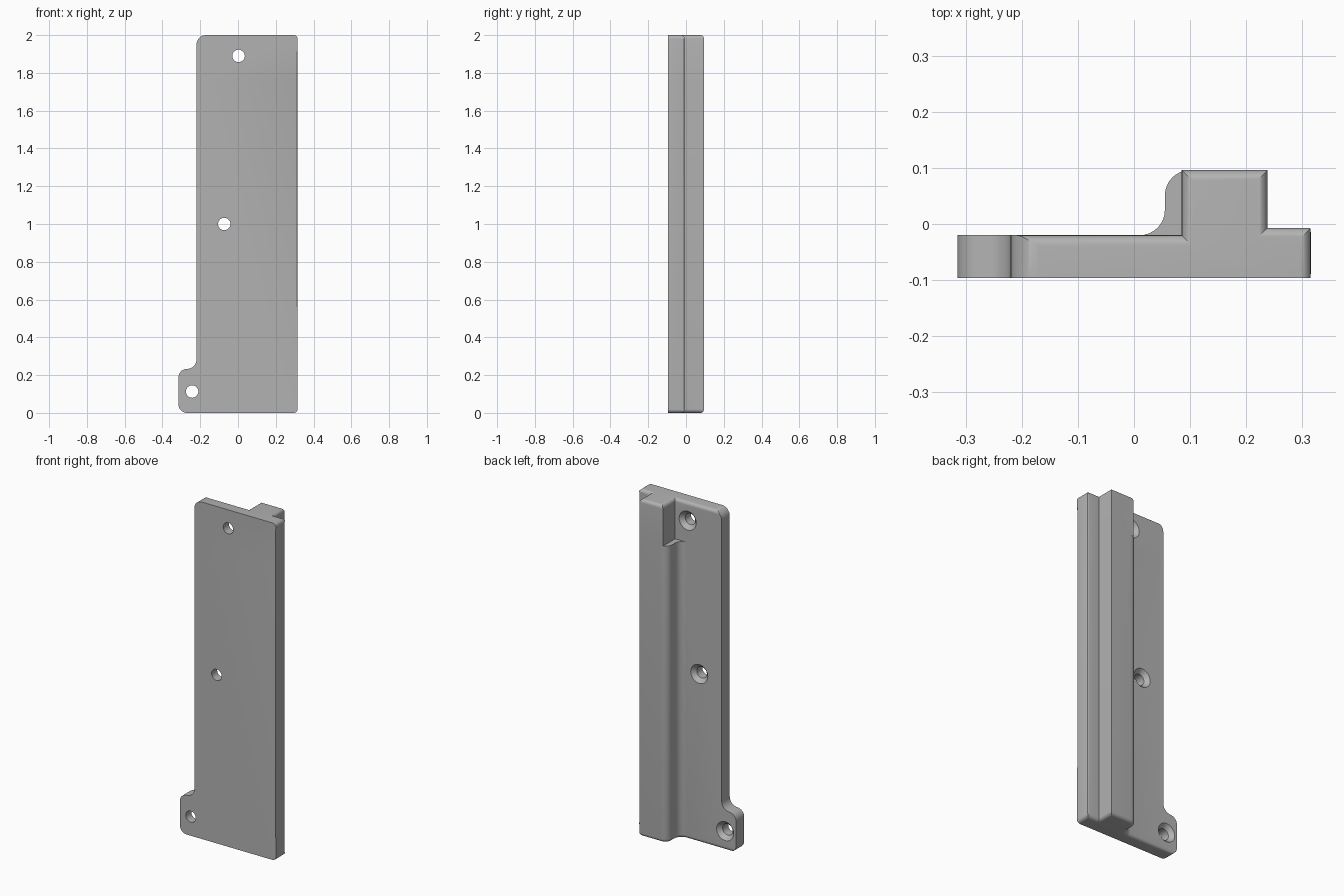
import bpy, bmesh
from math import sin, cos, radians, pi

cube = bpy.data.objects.get("Cube")
if cube:
    bpy.data.objects.remove(cube, do_unlink=True)

HEIGHT, NOTCH = 2.0, 1.76
FRONT, BACK, PLATE, STRIP = -0.096, 0.096, -0.02, -0.007
RIGHT, FAR, FILLET = 0.315, -0.5, 0.02

grey = bpy.data.materials.new("plain grey")
grey.use_nodes = True
colour = (0.45, 0.45, 0.45, 1)
grey.diffuse_color = colour
grey.node_tree.nodes["Principled BSDF"].inputs["Base Color"].default_value = colour


def arc(cx, cy, r, a0, a1, steps=8):
    angles = [radians(a0 + (a1 - a0) * i / steps) for i in range(steps + 1)]
    return [(cx + r * cos(a), cy + r * sin(a)) for a in angles]


def to_object(bm, name):
    bmesh.ops.recalc_face_normals(bm, faces=bm.faces)
    mesh = bpy.data.meshes.new(name)
    bm.to_mesh(mesh)
    bm.free()
    mesh.materials.append(grey)
    obj = bpy.data.objects.new(name, mesh)
    bpy.context.collection.objects.link(obj)
    return obj


def prism(points, vector):
    bm = bmesh.new()
    face = bm.faces.new([bm.verts.new(p) for p in points])
    moved = bmesh.ops.extrude_face_region(bm, geom=[face], use_keep_orig=True)["geom"]
    verts = [v for v in moved if isinstance(v, bmesh.types.BMVert)]
    bmesh.ops.translate(bm, verts=verts, vec=vector)
    return bm


def body_piece(name, flank, z0, z1, fillet_z):
    # Stepped section, with the rear edges of one end rounded over
    section = [(FAR, FRONT), (RIGHT, FRONT), (RIGHT, STRIP), (0.238, STRIP),
               (0.238, BACK)] + flank + [(FAR, PLATE)]
    bm = prism([(x, y, z0) for x, y in section], (0, 0, z1 - z0))

    def on_end(e):
        a, b = (v.co for v in e.verts)
        return (abs(a.z - fillet_z) < 1e-5 and abs(b.z - fillet_z) < 1e-5
                and max(a.y, b.y) > FRONT + 1e-4 and max(a.x, b.x) > FAR + 1e-4)

    bmesh.ops.bevel(bm, geom=[e for e in bm.edges if on_end(e)], offset=FILLET,
                    segments=6, profile=0.5, affect='EDGES', clamp_overlap=False)

    # Small rounding on the upright edges of the side strip
    upright = [e for e in bm.edges if all(v.co.x > RIGHT - 1e-4 for v in e.verts)
               and abs(e.verts[0].co.z - e.verts[1].co.z) > 0.1]
    bmesh.ops.bevel(bm, geom=upright, offset=0.007, segments=3, profile=0.5,
                    affect='EDGES')
    return to_object(bm, name)


def combine(target, other, operation):
    mod = target.modifiers.new(operation, 'BOOLEAN')
    mod.object, mod.operation, mod.solver = other, operation, 'EXACT'
    bpy.context.view_layer.objects.active = target
    bpy.ops.object.modifier_apply(modifier=mod.name)
    bpy.data.objects.remove(other, do_unlink=True)


# Lower body with the S-shaped rib flank, upper body with the square rib
s_flank = arc(0.1, 0.051, 0.045, 90, 180) + arc(0.01, 0.025, 0.045, 0, -90)
plate = body_piece("mounting_plate", s_flank, 0, NOTCH, 0)
upper = body_piece("upper_body", [(0.085, BACK), (0.085, PLATE)], NOTCH, HEIGHT, HEIGHT)
combine(plate, upper, 'UNION')

# Trim to the plate outline: rounded top corner, inner fillet and corner tab
outline = [(0.5, -0.1), (0.5, HEIGHT + 0.1), (-0.17, HEIGHT + 0.1)]
outline += arc(-0.17, HEIGHT - 0.05, 0.05, 90, 180)
outline += arc(-0.27, 0.283, 0.05, 0, -90)
outline += arc(-0.27, 0.188, 0.045, 90, 180)
outline += arc(-0.27, 0.045, 0.045, 180, 270)
outline += [(-0.27, -0.1)]
trim = to_object(prism([(x, -0.3, z) for x, z in outline], (0, 0.6, 0)), "outline_trim")
combine(plate, trim, 'INTERSECT')


def screw_cutter(x, z, sides=32):
    # Straight hole opening to a countersink at the rear
    bm = bmesh.new()
    rings = []
    for y, r in ((-0.3, 0.033), (-0.044, 0.033), (PLATE, 0.056), (0.3, 0.056)):
        rings.append([bm.verts.new((x + r * cos(2 * pi * i / sides), y,
                                    z + r * sin(2 * pi * i / sides)))
                      for i in range(sides)])
    for a, b in zip(rings, rings[1:]):
        for i in range(sides):
            j = (i + 1) % sides
            bm.faces.new((a[i], a[j], b[j], b[i]))
    bm.faces.new(rings[0])
    bm.faces.new(rings[-1])
    return to_object(bm, "screw_cutter")


# Three countersunk screw holes
for x, z in ((0.003, 1.89), (-0.073, 1.0), (-0.243, 0.113)):
    combine(plate, screw_cutter(x, z), 'DIFFERENCE')

bpy.ops.object.select_all(action='DESELECT')
plate.select_set(True)
bpy.context.view_layer.objects.active = plate
bpy.ops.object.shade_smooth_by_angle(angle=radians(30))
